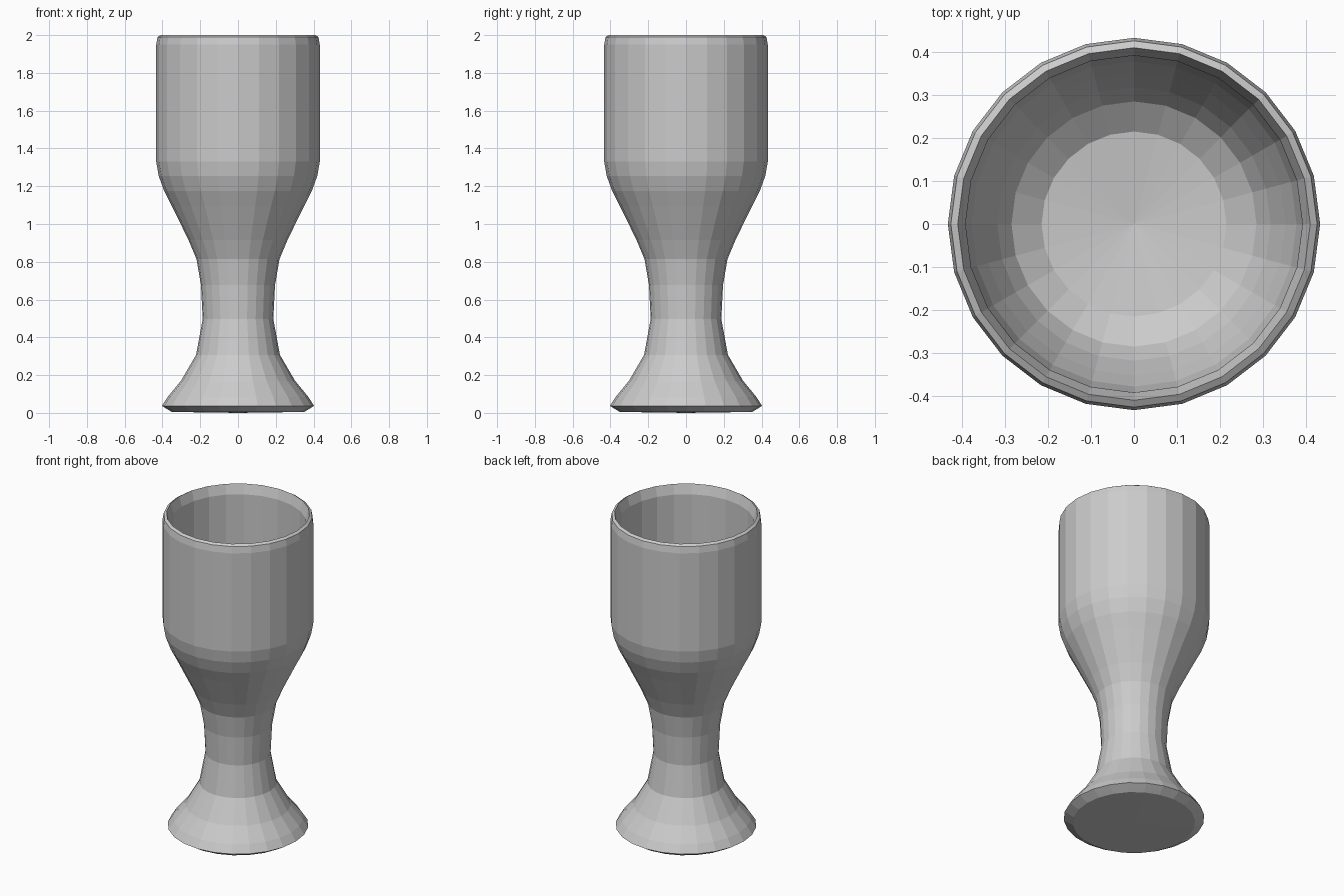
import bpy, bmesh, math

if "Cube" in bpy.data.objects:
    bpy.data.objects.remove(bpy.data.objects["Cube"])

SIDES = 24

# goblet cross-section (radius, height): underside, foot, stem, bowl, rim, inside
profile = [
    (0, 0.005), (0.35, 0.01), (0.375, 0.02), (0.403, 0.037),
    (0.372, 0.085), (0.302, 0.17), (0.222, 0.307), (0.187, 0.497), (0.196, 0.677),
    (0.22, 0.815), (0.262, 0.915), (0.35, 1.095), (0.391, 1.175), (0.42, 1.255),
    (0.433, 1.33), (0.433, 1.95), (0.426, 1.99), (0.41, 2.0),
    (0.392, 1.94), (0.391, 1.33), (0.378, 1.26), (0.352, 1.19),
    (0.318, 1.11), (0.285, 1.055), (0.215, 1.005), (0, 0.98),
]

# revolve the section around z
bm = bmesh.new()
verts = [bm.verts.new((r, 0, z)) for r, z in profile]
edges = [bm.edges.new(pair) for pair in zip(verts, verts[1:])]
bmesh.ops.spin(bm, geom=verts + edges, cent=(0, 0, 0), axis=(0, 0, 1),
               angle=math.tau, steps=SIDES)
bmesh.ops.remove_doubles(bm, verts=bm.verts, dist=0.0005)
bmesh.ops.recalc_face_normals(bm, faces=bm.faces)

# stand exactly on the ground
low = min(v.co.z for v in bm.verts)
for v in bm.verts:
    if v.co.z < 0.012:
        v.co.z -= low

mesh = bpy.data.meshes.new("goblet")
bm.to_mesh(mesh)
bm.free()
bpy.context.collection.objects.link(bpy.data.objects.new("goblet", mesh))
